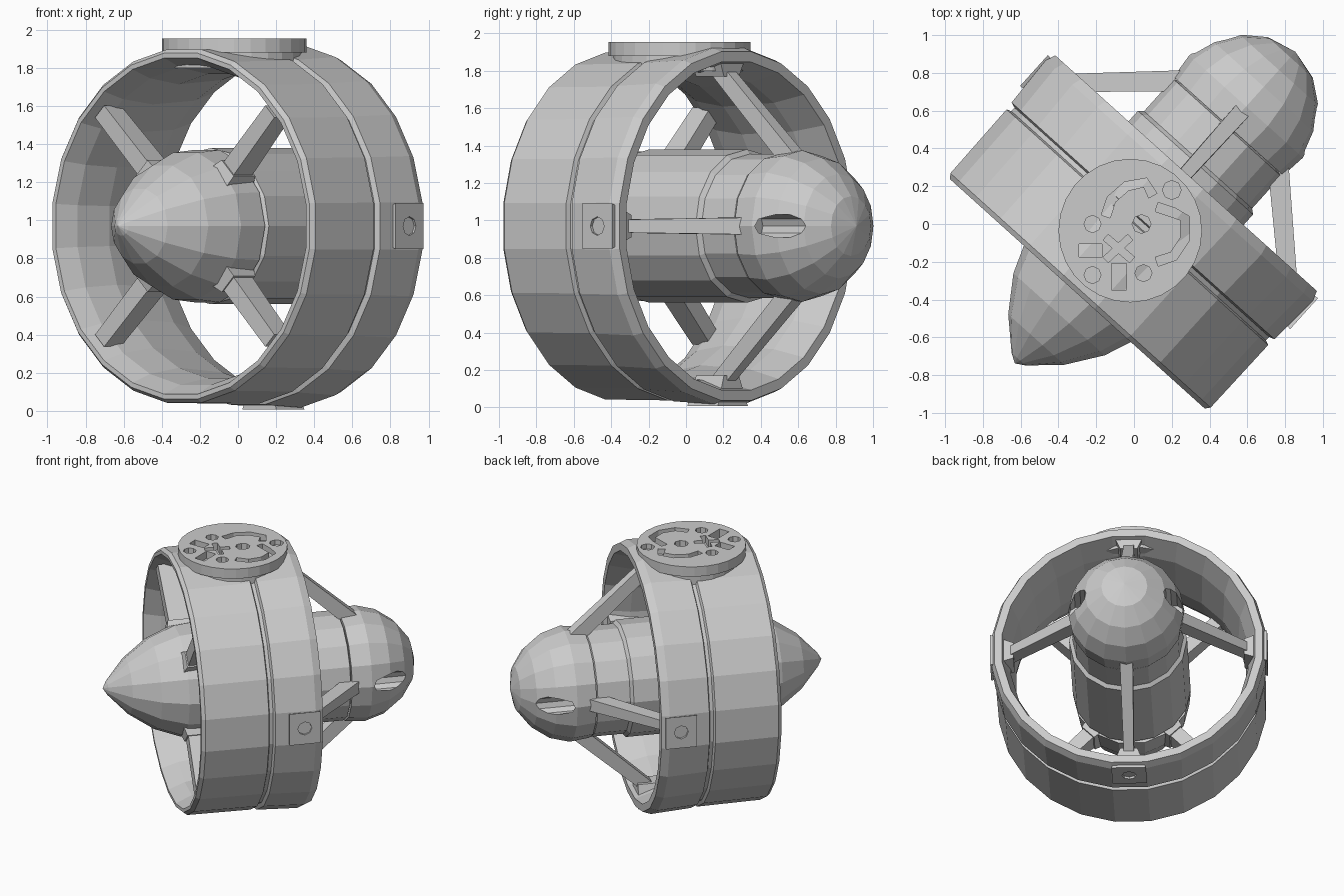
import bpy, bmesh
from math import sin, cos, pi, radians
from mathutils import Vector, Matrix

if "Cube" in bpy.data.objects:
    bpy.data.objects.remove(bpy.data.objects["Cube"])

# Thruster frame: local x is the flow axis, turned 48 degrees about z
FRAME = Matrix.Translation((0.018, -0.017, 0.97)) @ Matrix.Rotation(radians(48), 4, 'Z')


def make(name, verts, faces, matrix=FRAME):
    me = bpy.data.meshes.new(name)
    me.from_pydata([tuple(v) for v in verts], [], faces)
    bm = bmesh.new()
    bm.from_mesh(me)
    bmesh.ops.remove_doubles(bm, verts=bm.verts, dist=1e-5)
    bmesh.ops.recalc_face_normals(bm, faces=bm.faces)
    bm.to_mesh(me)
    bm.free()
    ob = bpy.data.objects.new(name, me)
    bpy.context.collection.objects.link(ob)
    ob.matrix_world = matrix
    return ob


def lathe(name, profile, n, closed=False, turn=0.0):
    """Spin (axial, radius) points around the local x axis."""
    m = len(profile)
    verts = [(s, r * cos(2 * pi * i / n + turn), r * sin(2 * pi * i / n + turn))
             for i in range(n) for s, r in profile]
    faces = []
    for i in range(n):
        j = (i + 1) % n
        for k in range(m if closed else m - 1):
            l = (k + 1) % m
            faces.append((i * m + k, j * m + k, j * m + l, i * m + l))
    if not closed:
        for k in (0, m - 1):
            if profile[k][1] > 1e-4:
                faces.append([i * m + k for i in range(n)])
    return make(name, verts, faces)


BOX = [(0, 1, 2, 3), (7, 6, 5, 4), (0, 4, 5, 1), (1, 5, 6, 2), (2, 6, 7, 3), (3, 7, 4, 0)]


def bar(name, angle, start, end):
    """Radial bar; each end is (axial, radius, chord, thickness)."""
    rad = Vector((0, cos(angle), sin(angle)))
    tan = Vector((0, -sin(angle), cos(angle)))
    verts = []
    for s, r, c, w in (start, end):
        for a, b in ((-1, -1), (1, -1), (1, 1), (-1, 1)):
            verts.append(Vector((s + a * c / 2, 0, 0)) + rad * r + tan * b * w / 2)
    return make(name, verts, BOX)


def prism(name, outline, z0, z1):
    """Extrude an xy outline between two world heights."""
    n = len(outline)
    verts = [(x, y, z) for z in (z0, z1) for x, y in outline]
    faces = [list(range(n)), list(range(n, 2 * n))]
    faces += [(i, (i + 1) % n, (i + 1) % n + n, i + n) for i in range(n)]
    return make(name, verts, faces, Matrix())


def circle(x, y, r, n):
    return [(x + r * cos(2 * pi * i / n), y + r * sin(2 * pi * i / n)) for i in range(n)]


def ribbon(points, w):
    """Outline of a constant-width path."""
    pts = [Vector(p) for p in points]
    left, right = [], []
    for i, p in enumerate(pts):
        d = (pts[min(i + 1, len(pts) - 1)] - pts[max(i - 1, 0)]).normalized()
        nrm = Vector((-d.y, d.x)) * w / 2
        left.append(tuple(p + nrm))
        right.append(tuple(p - nrm))
    return left + right[::-1]


def cut(ob, cutter):
    cutter.hide_render = True
    cutter.hide_viewport = True
    mod = ob.modifiers.new("cut", 'BOOLEAN')
    mod.operation = 'DIFFERENCE'
    mod.solver = 'EXACT'
    mod.object = cutter


# Duct ring with one groove and a thin lip at each end
lathe("duct", [(-0.475, 0.915), (-0.45, 0.935), (0.0, 0.94), (0.01, 0.915), (0.035, 0.915),
               (0.045, 0.945), (0.33, 0.96), (0.385, 0.94), (0.385, 0.885),
               (0.20, 0.83), (-0.15, 0.805), (-0.36, 0.84), (-0.475, 0.89)],
      24, closed=True, turn=pi / 24)

# Nose cone
lathe("nose_cone", [(-0.97, 0.0), (-0.94, 0.05), (-0.80, 0.20), (-0.62, 0.325),
                    (-0.44, 0.395), (-0.27, 0.41), (-0.27, 0.36)], 14)

# Motor body with a step before the tail
lathe("motor_body", [(-0.275, 0.36), (-0.24, 0.41), (0.46, 0.41), (0.48, 0.385),
                     (0.71, 0.385), (0.72, 0.36)], 16)

# Rounded tail with a screw pocket on each side
tail = lathe("tail_dome", [(0.72, 0.0), (0.72, 0.39), (0.86, 0.405), (1.0, 0.365), (1.12, 0.28),
                           (1.21, 0.16), (1.25, 0.0)], 16)
for side in (-1, 1):
    pocket = lathe("tail_pocket_cutter", [(0.82, 0.065), (1.4, 0.065)], 10)
    pocket.matrix_world = FRAME @ Matrix.Translation((0, 0.335 * side, 0))
    cut(tail, pocket)

for q in range(4):
    a = q * pi / 2
    upright = q % 2 == 1
    # Front vanes on the diagonals
    bar("front_vane", a + pi / 4, (-0.36, 0.36, 0.15, 0.10), (-0.38, 0.85, 0.13, 0.09))
    bar("front_vane_foot", a + pi / 4, (-0.36, 0.36, 0.21, 0.15), (-0.36, 0.43, 0.17, 0.12))
    # Slanted rear struts from duct to tail
    tip = 0.78 if upright else 0.71
    bar("rear_strut", a, (tip, 0.37, 0.15, 0.09), (0.27, 0.84, 0.13, 0.07))
    # Strut mounts on the duct, each with a bolt hole
    top = 0.935 if q == 1 else 0.962
    boss = bar("strut_mount", a, (0.25, 0.80, 0.20, 0.12), (0.25, top, 0.22, 0.24))
    if q != 1:
        bolt = lathe("bolt_hole_cutter", [(0.90, 0.05), (1.1, 0.05)], 8)
        bolt.matrix_world = (FRAME @ Matrix.Translation((0.25, 0, 0)) @ Matrix.Rotation(a, 4, 'X')
                             @ Matrix.Rotation(pi / 2, 4, 'Z'))
        cut(boss, bolt)

# Round mounting pad on top
CX, CY = -0.02, -0.035
prism("pad_base", circle(CX, CY, 0.355, 24), 1.80, 1.885)
plate = prism("pad_plate", circle(CX, CY, 0.38, 28), 1.88, 1.955)

# Bolt holes in the pad
for x, y, r in ((0.04, 0.0, 0.05), (-0.22, 0.0, 0.045), (0.20, 0.18, 0.05),
                (-0.22, -0.27, 0.045), (0.05, -0.26, 0.045)):
    cut(plate, prism("hole_cutter", circle(x, y, r, 8), 1.86, 2.0))

# Lightening channels in the pad
channels = (
    ([(-0.29, -0.14), (-0.17, -0.14)], 0.07),
    ([(-0.08, -0.21), (-0.08, -0.35)], 0.08),
    ([(-0.15, -0.07), (-0.01, -0.19)], 0.04),
    ([(-0.15, -0.19), (-0.02, -0.07)], 0.04),
    ([(-0.15, 0.04), (-0.12, 0.13), (-0.04, 0.20), (0.06, 0.22), (0.10, 0.15)], 0.05),
    ([(0.12, 0.09), (0.21, 0.06), (0.27, 0.03), (0.27, -0.08), (0.21, -0.17), (0.12, -0.20)], 0.05),
)
for path, w in channels:
    cut(plate, prism("channel_cutter", ribbon(path, w), 1.86, 2.0))
